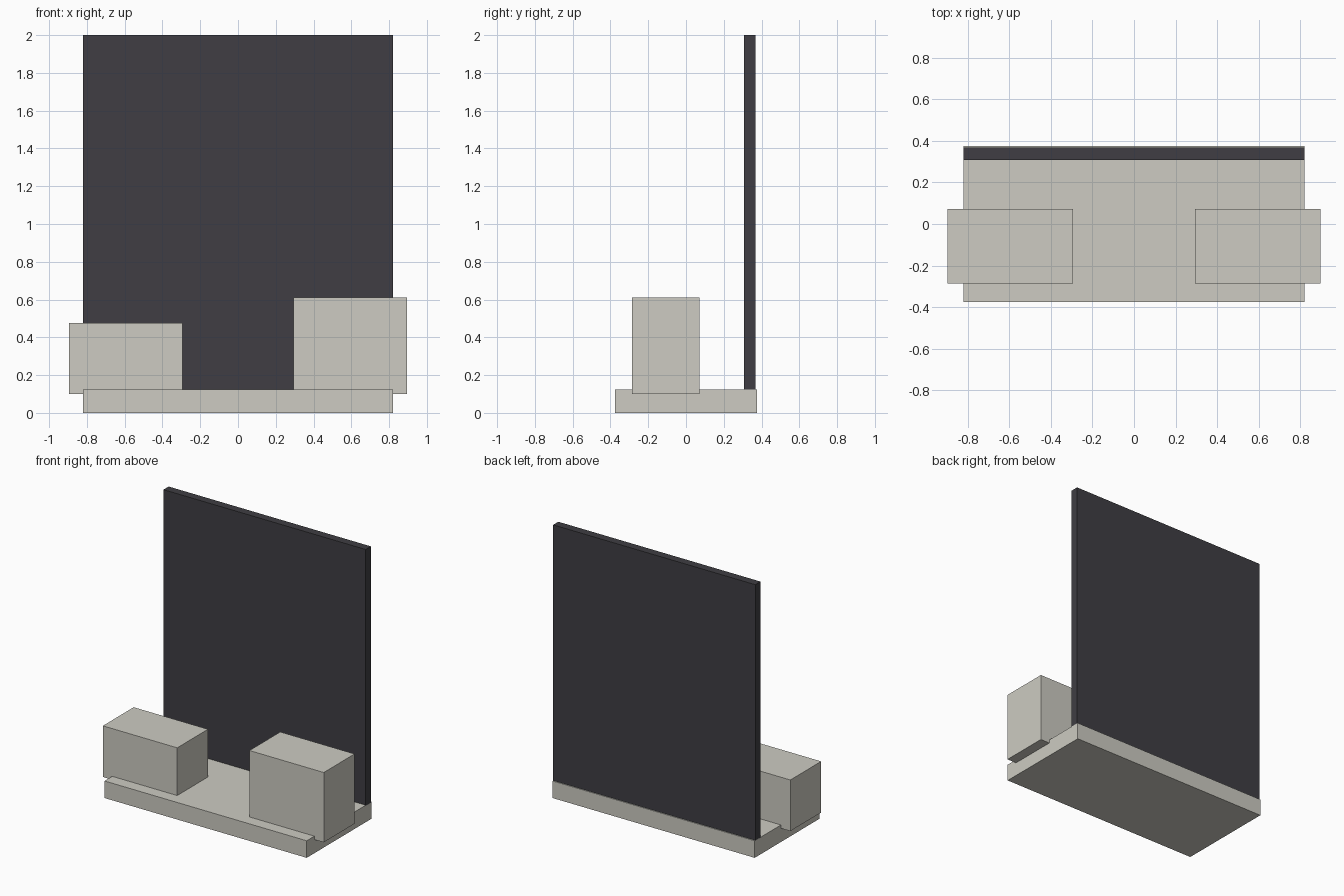
import bpy

cube = bpy.data.objects.get("Cube")
if cube:
    bpy.data.objects.remove(cube, do_unlink=True)


def material(name, rgb):
    color = (*rgb, 1.0)
    mat = bpy.data.materials.new(name)
    mat.use_nodes = True
    mat.diffuse_color = color
    bsdf = mat.node_tree.nodes["Principled BSDF"]
    bsdf.inputs["Base Color"].default_value = color
    bsdf.inputs["Roughness"].default_value = 0.8
    return mat


def block(name, x, y, z, mat):
    """Box spanning the given (min, max) ranges."""
    spans = (x, y, z)
    bpy.ops.mesh.primitive_cube_add(size=1, location=[(a + b) / 2 for a, b in spans])
    obj = bpy.context.object
    obj.name = obj.data.name = name
    obj.scale = [b - a for a, b in spans]
    bpy.ops.object.transform_apply(location=False, rotation=False, scale=True)
    obj.data.materials.append(mat)
    return obj


stone = material("warm pale grey", (0.61, 0.60, 0.54))
slate = material("dark charcoal", (0.05, 0.048, 0.056))

# Flat plinth and the upright panel along its back edge
block("base_slab", (-0.82, 0.82), (-0.375, 0.375), (0, 0.125), stone)
block("back_panel", (-0.82, 0.82), (0.308, 0.368), (0.12, 2.0), slate)

# Two blocks of different height, sunk into the slab and overhanging its ends
for name, side, top in (("right_block", -1, 0.475), ("left_block", 1, 0.612)):
    x = sorted((side * 0.293, side * 0.896))
    block(name, x, (-0.286, 0.071), (0.1, top), stone)
